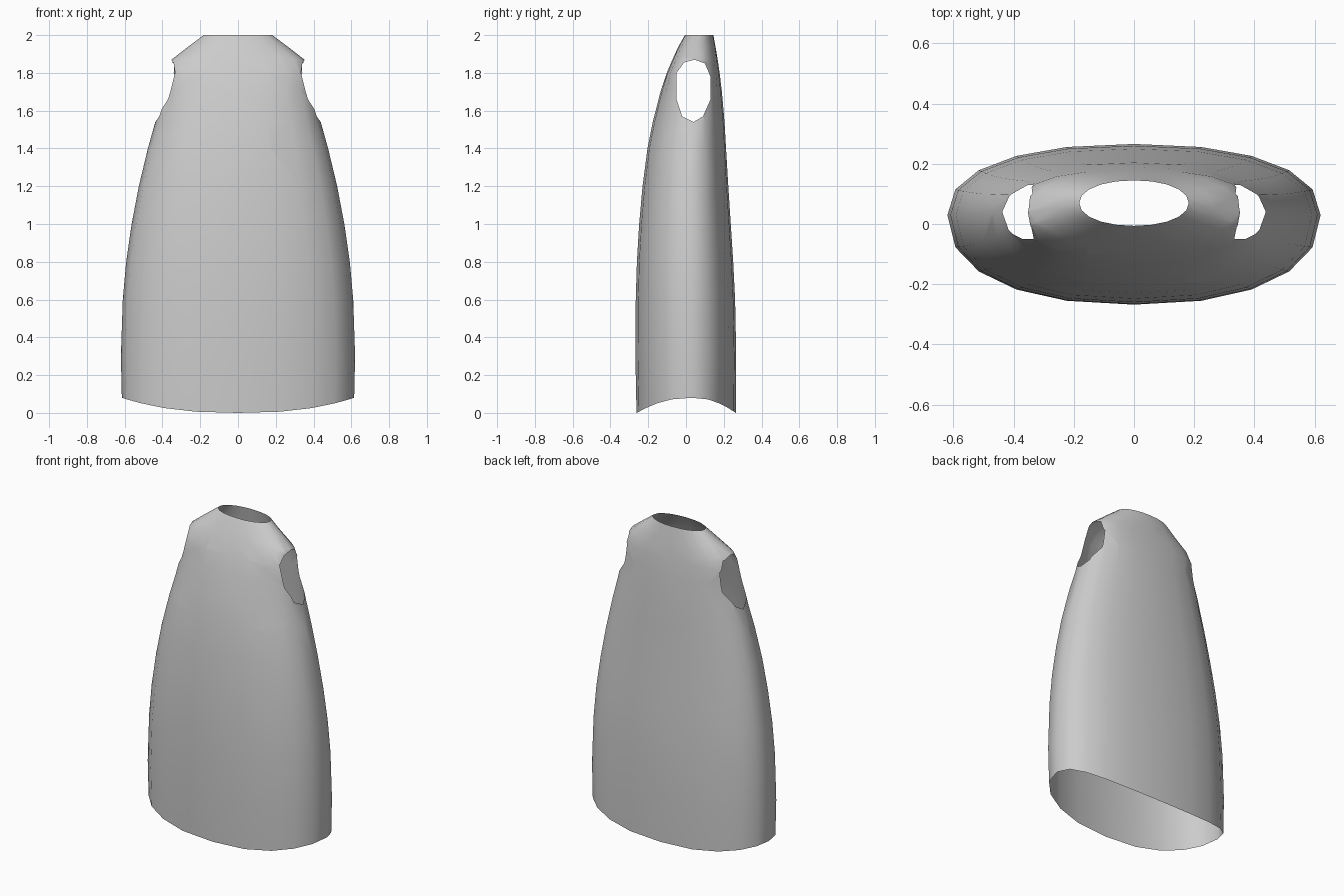
import bpy, bmesh, math
from mathutils import Vector

cube = bpy.data.objects.get("Cube")
if cube:
    bpy.data.objects.remove(cube, do_unlink=True)

SIDES = 20

# Rings: height, half width, front y, widest y, back y, squareness
RINGS = [
    (0.00, 0.615, -0.262, 0.03, 0.264, 2.3),
    (0.30, 0.620, -0.268, 0.03, 0.266, 2.3),
    (0.60, 0.610, -0.266, 0.03, 0.260, 2.3),
    (0.80, 0.592, -0.260, 0.03, 0.250, 2.3),
    (1.00, 0.563, -0.248, 0.03, 0.237, 2.3),
    (1.20, 0.525, -0.230, 0.03, 0.224, 2.3),
    (1.40, 0.477, -0.204, 0.035, 0.212, 2.3),
    (1.54, 0.438, -0.176, 0.04, 0.204, 2.3),
    (1.70, 0.400, -0.135, 0.04, 0.190, 2.4),
    (1.80, 0.382, -0.102, 0.04, 0.178, 2.7),
    (1.87, 0.352, -0.072, 0.04, 0.168, 2.5),
    (1.94, 0.262, -0.040, 0.055, 0.156, 2.2),
    (2.00, 0.182, -0.006, 0.07, 0.145, 2.1),
]

# Arm opening outline, seen from the side (y, z)
ARM_HOLE = [(0.045, 1.87), (0.10, 1.85), (0.13, 1.78), (0.13, 1.66), (0.09, 1.57),
            (0.04, 1.54), (-0.02, 1.57), (-0.05, 1.66), (-0.05, 1.80), (-0.01, 1.855)]


def power(v, e):
    return 0.0 if abs(v) < 1e-6 else math.copysign(abs(v) ** e, v)


def ring(bm, z, width, front, mid, back, square):
    verts = []
    for i in range(SIDES):
        a = 2 * math.pi * i / SIDES
        x = width * power(math.cos(a), 2 / square)
        s = power(math.sin(a), 2 / square)
        y = mid + s * ((back - mid) if s > 0 else (mid - front))
        # The hem rises towards the sides
        lift = 0.08 * abs(x / width) ** 2.5 if z == 0 else 0
        verts.append(bm.verts.new((x, y, z + lift)))
    return verts


# Body shell, open at neck and hem
bm = bmesh.new()
loops = [ring(bm, *r) for r in RINGS]
for low, high in zip(loops, loops[1:]):
    for i in range(SIDES):
        j = (i + 1) % SIDES
        bm.faces.new((low[i], low[j], high[j], high[i]))

# Arm openings: trim both sides along each edge of the outline, drop the inside
centre = Vector((0, 0.04, 1.7))
inside = [f for f in bm.faces
          if abs(f.calc_center_median().x) > 0.15 and f.calc_center_median().z > 1.4]
for (y0, z0), (y1, z1) in zip(ARM_HOLE, ARM_HOLE[1:] + ARM_HOLE[:1]):
    point = Vector((0, y0, z0))
    normal = Vector((0, z1 - z0, y0 - y1)).normalized()
    if normal.dot(centre - point) > 0:
        normal.negate()
    edges = {e for f in inside for e in f.edges}
    verts = {v for f in inside for v in f.verts}
    cut = bmesh.ops.bisect_plane(bm, geom=list(verts) + list(edges) + inside,
                                 dist=1e-5, plane_co=point, plane_no=normal)
    faces = {g for g in cut["geom"] if isinstance(g, bmesh.types.BMFace)}
    inside = [f for f in faces if normal.dot(f.calc_center_median() - point) < 0]
bmesh.ops.delete(bm, geom=inside, context='FACES')

for f in bm.faces:
    f.smooth = True
mesh = bpy.data.meshes.new("sleeveless_garment")
bm.to_mesh(mesh)
bm.free()
garment = bpy.data.objects.new("sleeveless_garment", mesh)
bpy.context.collection.objects.link(garment)

# Plain cloth colour
cloth = bpy.data.materials.new("light_grey_cloth")
cloth.use_nodes = True
colour = (0.6, 0.6, 0.6, 1)
cloth.diffuse_color = colour
cloth.node_tree.nodes["Principled BSDF"].inputs["Base Color"].default_value = colour
mesh.materials.append(cloth)
